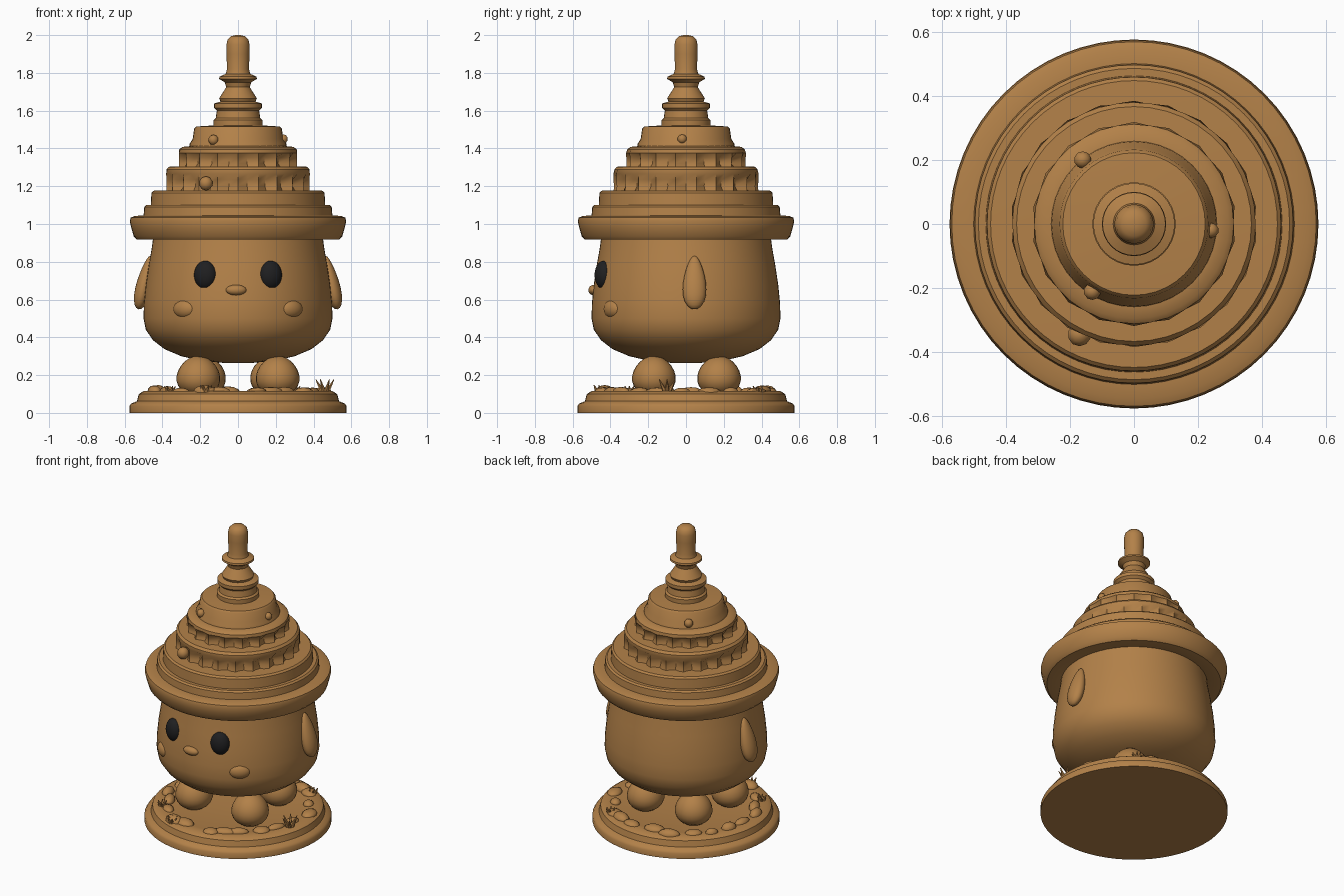
import bpy, bmesh, math, random
from mathutils import Vector, Matrix

random.seed(4)
if "Cube" in bpy.data.objects:
    bpy.data.objects.remove(bpy.data.objects["Cube"], do_unlink=True)


def make_material(name, colour):
    mat = bpy.data.materials.new(name)
    mat.use_nodes = True
    mat.diffuse_color = colour
    mat.node_tree.nodes["Principled BSDF"].inputs["Base Color"].default_value = colour
    return mat


CLAY = make_material("warm brown clay", (0.45, 0.22, 0.066, 1))
BLACK = make_material("eye black", (0.014, 0.014, 0.015, 1))


def finish(name, bm, mat=CLAY, angle=35):
    bmesh.ops.recalc_face_normals(bm, faces=bm.faces)
    mesh = bpy.data.meshes.new(name)
    bm.to_mesh(mesh)
    bm.free()
    mesh.materials.append(mat)
    obj = bpy.data.objects.new(name, mesh)
    bpy.context.collection.objects.link(obj)
    bpy.ops.object.select_all(action="DESELECT")
    bpy.context.view_layer.objects.active = obj
    obj.select_set(True)
    bpy.ops.object.shade_smooth_by_angle(angle=math.radians(angle))
    return obj


def lathe(name, profile, segments=64, angle=35):
    """Spin (radius, z, pleat depth) points; pleats push alternate columns in and out."""
    bm = bmesh.new()
    rings = []
    for point in profile:
        r, z = point[:2]
        pleat = point[2] if len(point) > 2 else 0
        ring = []
        for i in range(segments):
            a = math.tau * i / segments
            rad = r + (pleat if i % 2 else -pleat)
            ring.append(bm.verts.new((rad * math.cos(a), rad * math.sin(a), z)))
        rings.append(ring)
    for low, high in zip(rings, rings[1:]):
        for i in range(segments):
            j = (i + 1) % segments
            bm.faces.new((low[i], low[j], high[j], high[i]))
    bm.faces.new(rings[0])
    bm.faces.new(rings[-1])
    return finish(name, bm, angle=angle)


def blob(name, centre, size, mat=CLAY, turn=0, tilt=0, taper=0, detail=24):
    """Ellipsoid; taper narrows the top and swells the bottom."""
    bm = bmesh.new()
    bmesh.ops.create_uvsphere(bm, u_segments=detail, v_segments=detail // 2, radius=1)
    for v in bm.verts:
        k = 1 - taper * v.co.z
        v.co.x *= k
        v.co.y *= k
    place = (Matrix.Translation(centre) @ Matrix.Rotation(turn, 4, "Z")
             @ Matrix.Rotation(tilt, 4, "Y") @ Matrix.Diagonal((*size, 1)))
    bmesh.ops.transform(bm, matrix=place, verts=bm.verts)
    return finish(name, bm, mat, 60)


# Round base with a bevelled rim and slightly sunken soil
lathe("base_disc", [(0.575, 0), (0.575, 0.035), (0.565, 0.05), (0.535, 0.062),
                    (0.525, 0.1), (0.5, 0.115), (0.43, 0.112), (0.36, 0.1), (0.05, 0.1)])

# Body
lathe("body", [(0.08, 0.265), (0.2, 0.277), (0.3, 0.3), (0.39, 0.338), (0.45, 0.385),
               (0.488, 0.44), (0.5, 0.5), (0.498, 0.58), (0.488, 0.68), (0.473, 0.78),
               (0.457, 0.87), (0.445, 0.96)], angle=60)

# Feet, ears and eyes in mirrored pairs
for side, word in ((1, "left"), (-1, "right")):
    for y, row, x in ((-0.17, "front", 0.21), (0.175, "back", 0.18)):
        blob(f"{word}_{row}_foot", (side * x, y, 0.195), (0.115, 0.115, 0.107), taper=0.13)
    blob(f"{word}_ear", (side * 0.495, 0.045, 0.69), (0.04, 0.06, 0.145),
         tilt=-side * 0.22, taper=0.3)
    blob(f"{word}_eye", (side * 0.173, -0.437, 0.73), (0.061, 0.046, 0.075), BLACK,
         turn=side * 0.3)
    blob(f"{word}_cheek", (side * 0.28, -0.385, 0.55), (0.07, 0.04, 0.05), turn=side * 0.6)
blob("nose", (-0.01, -0.487, 0.65), (0.055, 0.03, 0.028))

# Hat: rolled brim and two plain steps
lathe("hat_brim", [(0.42, 0.93), (0.46, 0.917), (0.535, 0.917), (0.552, 0.935),
                   (0.565, 0.98), (0.573, 1.015), (0.568, 1.034), (0.545, 1.043),
                   (0.5, 1.045), (0.496, 1.09), (0.485, 1.1), (0.462, 1.1),
                   (0.458, 1.165), (0.447, 1.176), (0.3, 1.18)])

# Hat: pleated frills below two rounded tiers, then a plain cap
lathe("lower_frill_tier", [(0.375, 1.165, 0.008), (0.362, 1.2, 0.02), (0.365, 1.235, 0.018),
                           (0.38, 1.265, 0.004), (0.379, 1.288), (0.366, 1.303),
                           (0.2, 1.308)], segments=44)
lathe("upper_frill_tier", [(0.308, 1.295, 0.008), (0.296, 1.32, 0.02), (0.299, 1.35, 0.017),
                           (0.314, 1.375, 0.004), (0.311, 1.395), (0.295, 1.408),
                           (0.255, 1.412), (0.2, 1.415)], segments=36)
lathe("hat_cap", [(0.26, 1.4), (0.256, 1.425), (0.24, 1.45), (0.232, 1.505),
                  (0.222, 1.516), (0.08, 1.525)], segments=40)

# Spire with stacked rings and a rounded tip
lathe("spire", [(0.13, 1.515), (0.13, 1.55), (0.118, 1.56), (0.112, 1.6), (0.127, 1.615),
                (0.127, 1.638), (0.092, 1.648), (0.1, 1.665), (0.062, 1.725), (0.07, 1.75),
                (0.1, 1.768), (0.098, 1.78), (0.065, 1.795), (0.058, 1.82), (0.061, 1.9),
                (0.061, 1.95), (0.055, 1.977), (0.038, 1.994), (0.012, 2.0)], segments=32)

# Studs on the hat
for i, (x, y, z, r) in enumerate(((-0.13, -0.21, 1.445, 0.028), (-0.16, 0.2, 1.45, 0.028),
                                  (0.24, -0.02, 1.45, 0.025), (-0.17, -0.345, 1.215, 0.038))):
    blob(f"hat_stud_{i + 1}", (x, y, z), (r, r, r), detail=10)

# Pebbles scattered around the edge of the base
for i in range(22):
    a = math.tau * i / 22 + random.uniform(-0.1, 0.1)
    d = random.uniform(0.42, 0.47)
    size = (random.uniform(0.03, 0.05), random.uniform(0.04, 0.075), random.uniform(0.022, 0.038))
    blob(f"pebble_{i + 1}", (d * math.cos(a), d * math.sin(a), 0.11), size, turn=a, detail=12)


def grass(name, x, y, height, blades=6):
    """Tuft of thin cones fanning out from one point."""
    bm = bmesh.new()
    for i in range(blades):
        a = math.tau * i / blades
        lean = Vector((0.55 * math.cos(a), 0.55 * math.sin(a), 1)).normalized()
        turn = Vector((0, 0, 1)).rotation_difference(lean).to_matrix().to_4x4()
        bmesh.ops.create_cone(bm, segments=6, radius1=0.018, radius2=0.002, depth=height,
                              cap_ends=True, matrix=Matrix.Translation(
                                  Vector((x, y, 0.09)) + lean * height / 2) @ turn)
    return finish(name, bm)


# Grass tufts
for i, (x, y, h) in enumerate(((-0.17, -0.46, 0.065), (0.46, -0.1, 0.1), (-0.36, -0.3, 0.06),
                               (0.3, 0.38, 0.06))):
    grass(f"grass_tuft_{i + 1}", x, y, h)
